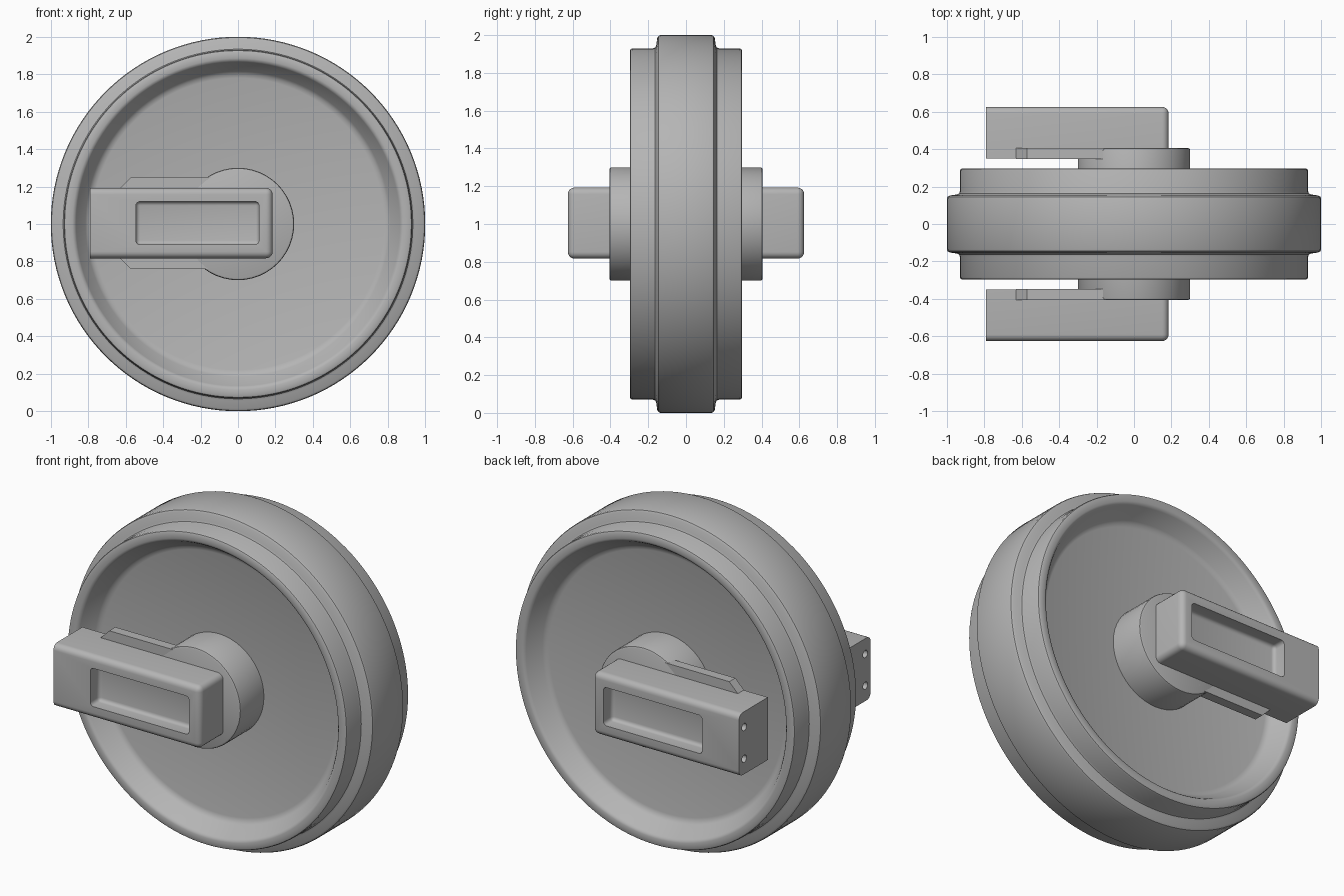
import bpy, bmesh
from math import pi, radians
from mathutils import Matrix, Vector

cube = bpy.data.objects.get("Cube")
if cube:
    bpy.data.objects.remove(cube, do_unlink=True)

steel = bpy.data.materials.new("steel_grey")
steel.use_nodes = True
GREY = (0.46, 0.46, 0.46, 1)
steel.diffuse_color = GREY
steel.node_tree.nodes["Principled BSDF"].inputs["Base Color"].default_value = GREY

AXLE = Vector((0, 0, 1))


def make_object(name, bm):
    bmesh.ops.recalc_face_normals(bm, faces=bm.faces)
    mesh = bpy.data.meshes.new(name)
    bm.to_mesh(mesh)
    bm.free()
    mesh.materials.append(steel)
    obj = bpy.data.objects.new(name, mesh)
    bpy.context.collection.objects.link(obj)
    return obj


def apply_modifier(obj, kind, **settings):
    mod = obj.modifiers.new(kind.title(), kind)
    for key, value in settings.items():
        setattr(mod, key, value)
    bpy.context.view_layer.objects.active = obj
    bpy.ops.object.modifier_apply(modifier=mod.name)


def finish(obj, angle=35):
    """Copy the part to the back and smooth it, keeping crisp edges."""
    apply_modifier(obj, "MIRROR", use_axis=(False, True, False), merge_threshold=0.0005)
    bpy.ops.object.select_all(action="DESELECT")
    obj.select_set(True)
    bpy.context.view_layer.objects.active = obj
    bpy.ops.object.shade_smooth_by_angle(angle=radians(angle))


def lathe(name, profile, steps):
    """Spin (radius, y) points around the axle."""
    bm = bmesh.new()
    verts = [bm.verts.new((r, y, 1)) for r, y in profile]
    edges = [bm.edges.new(pair) for pair in zip(verts, verts[1:])]
    bmesh.ops.spin(bm, geom=verts + edges, cent=AXLE, axis=(0, 1, 0),
                   angle=2 * pi, steps=steps, use_duplicate=False)
    bmesh.ops.remove_doubles(bm, verts=bm.verts, dist=0.0003)
    return make_object(name, bm)


def box(low, high):
    low, high = Vector(low), Vector(high)
    bm = bmesh.new()
    bmesh.ops.create_cube(bm, size=1, matrix=Matrix.Translation((low + high) / 2)
                          @ Matrix.Diagonal((*(high - low), 1)))
    return bm


def bevel(bm, rule, width, segments):
    edges = [e for e in bm.edges if rule(*[v.co for v in e.verts])]
    bmesh.ops.bevel(bm, geom=edges, offset=width, segments=segments,
                    profile=0.5, affect="EDGES", clamp_overlap=True)


def cut(obj, bm):
    cutter = make_object("cutter", bm)
    cutter.hide_render = True
    apply_modifier(obj, "BOOLEAN", operation="DIFFERENCE", object=cutter, solver="EXACT")
    bpy.data.objects.remove(cutter, do_unlink=True)


# Wheel: raised tread, stepped shoulders and a dished web
wheel = lathe("wheel", [
    (1, 0), (1, -0.135), (0.996, -0.145), (0.985, -0.152), (0.945, -0.158),
    (0.934, -0.163), (0.93, -0.175), (0.93, -0.285), (0.926, -0.293), (0.917, -0.297),
    (0.885, -0.297), (0.873, -0.293), (0.865, -0.283), (0.815, -0.2),
    (0.80, -0.188), (0.78, -0.182), (0, -0.182)], 128)
finish(wheel)

# Hub bosses around the axle
hub = lathe("hub", [(0.3, -0.17), (0.3, -0.395), (0.297, -0.402),
                    (0.288, -0.406), (0, -0.406)], 48)
finish(hub)

# Support plates with chamfered corners behind each arm
plate = box((-0.63, -0.406, 0.76), (-0.02, -0.348, 1.25))
bevel(plate, lambda a, b: a.x < -0.6 and b.x < -0.6 and abs(a.y - b.y) > 0.01, 0.058, 1)
finish(make_object("support_plate", plate))

# Bearing arms with rounded outer edges
END, TIP, FACE = -0.79, 0.185, -0.625
arm_mesh = box((END, FACE, 0.817), (TIP, -0.35, 1.193))


def arm_round(a, b):
    on_face = max(a.y, b.y) < FACE + 0.01 and max(a.x, b.x) > 0
    at_tip = min(a.x, b.x) > 0 and abs(a.y - b.y) > 0.01
    return on_face or at_tip


bevel(arm_mesh, arm_round, 0.035, 5)
arm = make_object("bearing_arm", arm_mesh)

# Recessed pocket in the outer face
pocket = box((-0.545, FACE - 0.1, 0.89), (0.112, FACE + 0.085, 1.12))
bevel(pocket, lambda a, b: max(a.y, b.y) > FACE, 0.022, 4)
cut(arm, pocket)

# Bolt holes in the square end
for side in (-1, 1):
    hole = bmesh.new()
    bmesh.ops.create_cone(
        hole, cap_ends=True, segments=20, radius1=0.022, radius2=0.022, depth=0.2,
        matrix=Matrix.Translation((END, -0.575, 1.005 + side * 0.095))
        @ Matrix.Rotation(pi / 2, 4, "Y"))
    cut(arm, hole)
finish(arm)
